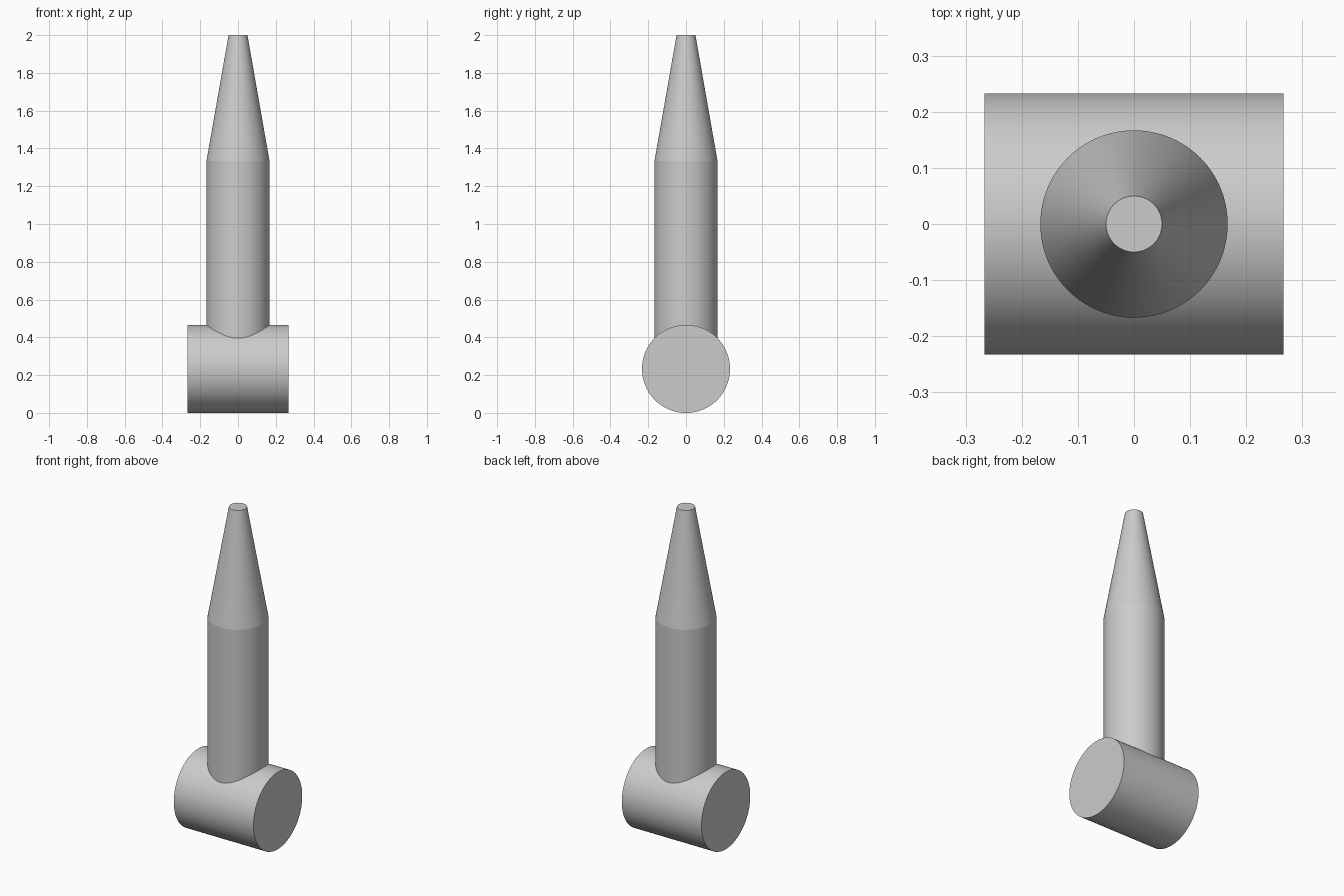
import bpy
import bmesh
import math
from mathutils import Matrix

cube = bpy.data.objects.get("Cube")
if cube:
    bpy.data.objects.remove(cube, do_unlink=True)

SEGMENTS = 96
HEAD_RADIUS, HEAD_LENGTH = 0.233, 0.533

grey = bpy.data.materials.new("plain grey")
grey.use_nodes = True
grey.diffuse_color = (0.6, 0.6, 0.6, 1)
grey.node_tree.nodes["Principled BSDF"].inputs["Base Color"].default_value = grey.diffuse_color


def turned_part(name, profile, matrix):
    """Closed round solid from (radius, height) rings along its local z axis."""
    bm = bmesh.new()
    rings = []
    for radius, height in profile:
        angles = [math.tau * i / SEGMENTS for i in range(SEGMENTS)]
        rings.append([bm.verts.new((radius * math.cos(a), radius * math.sin(a), height))
                      for a in angles])
    for low, high in zip(rings, rings[1:]):
        for i in range(SEGMENTS):
            j = (i + 1) % SEGMENTS
            bm.faces.new((low[i], low[j], high[j], high[i]))
    bm.faces.new(rings[0][::-1])
    bm.faces.new(rings[-1])
    bm.transform(matrix)
    mesh = bpy.data.meshes.new(name)
    bm.to_mesh(mesh)
    bm.free()
    mesh.materials.append(grey)
    obj = bpy.data.objects.new(name, mesh)
    bpy.context.collection.objects.link(obj)
    bpy.ops.object.select_all(action="DESELECT")
    obj.select_set(True)
    bpy.context.view_layer.objects.active = obj
    # Keep the shoulder and the cap rims crisp
    bpy.ops.object.shade_smooth_by_angle(angle=math.radians(8))
    return obj


# Cross cylinder lying along x
turned_part("cross_cylinder",
            [(HEAD_RADIUS, -HEAD_LENGTH / 2), (HEAD_RADIUS, HEAD_LENGTH / 2)],
            Matrix.Translation((0, 0, HEAD_RADIUS)) @ Matrix.Rotation(math.pi / 2, 4, "Y"))

# Upright shaft, rooted inside the cylinder, with a tapered blunt tip
turned_part("tapered_shaft",
            [(0.167, HEAD_RADIUS), (0.167, 1.333), (0.05, 2)],
            Matrix.Identity(4))
